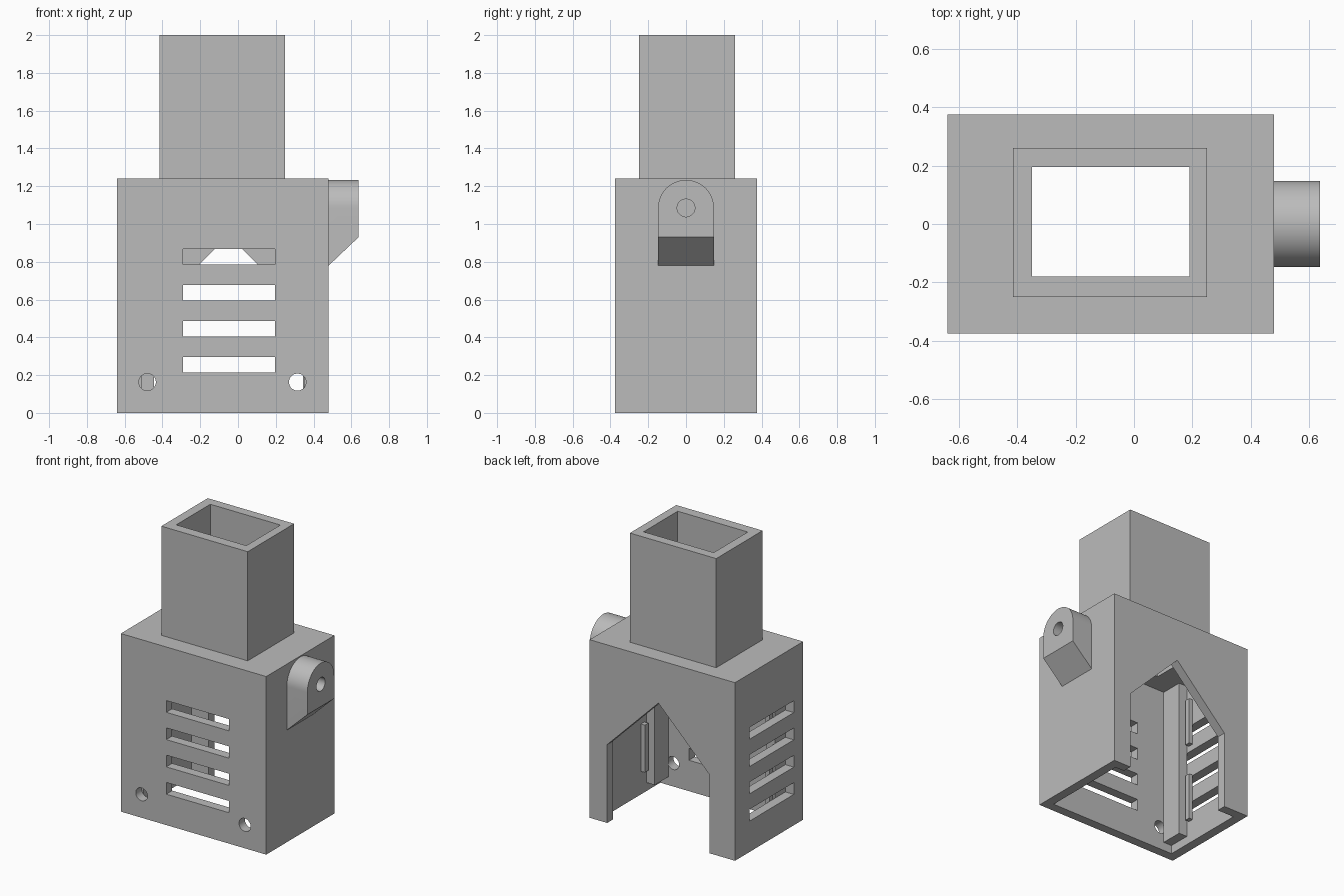
import bpy
import bmesh
from math import cos, sin, pi, radians
from mathutils import Matrix

if "Cube" in bpy.data.objects:
    bpy.data.objects.remove(bpy.data.objects["Cube"], do_unlink=True)

# One plain grey for the whole housing
grey = bpy.data.materials.new("plain grey")
grey.use_nodes = True
colour = (0.5, 0.5, 0.5, 1)
grey.diffuse_color = colour
grey.node_tree.nodes["Principled BSDF"].inputs["Base Color"].default_value = colour


def finish(bm, name):
    bmesh.ops.recalc_face_normals(bm, faces=bm.faces)
    mesh = bpy.data.meshes.new(name)
    bm.to_mesh(mesh)
    bm.free()
    mesh.materials.append(grey)
    ob = bpy.data.objects.new(name, mesh)
    bpy.context.collection.objects.link(ob)
    return ob


def box(name, x, y, z):
    bm = bmesh.new()
    bmesh.ops.create_cube(bm, size=1)
    for v in bm.verts:
        v.co = [lo + (c + 0.5) * (hi - lo) for c, (lo, hi) in zip(v.co, (x, y, z))]
    return finish(bm, name)


def prism(name, points, place, depth):
    """Extrude a flat outline; place maps (u, v) to 3D, depth is the sweep."""
    bm = bmesh.new()
    face = bm.faces.new([bm.verts.new(place(u, v)) for u, v in points])
    swept = bmesh.ops.extrude_face_region(bm, geom=[face])["geom"]
    bmesh.ops.translate(bm, vec=depth, verts=[g for g in swept if isinstance(g, bmesh.types.BMVert)])
    return finish(bm, name)


def rod(name, centre, radius, length, axis):
    bm = bmesh.new()
    turn = Matrix.Rotation(pi / 2, 4, "Y" if axis == "X" else "X")
    bmesh.ops.create_cone(bm, cap_ends=True, segments=48, radius1=radius, radius2=radius,
                          depth=length, matrix=Matrix.Translation(centre) @ turn)
    return finish(bm, name)


def cut(target, cutter):
    cutter.hide_render = True
    mod = target.modifiers.new("cut", "BOOLEAN")
    mod.operation = "DIFFERENCE"
    mod.solver = "EXACT"
    mod.object = cutter
    bpy.context.view_layer.objects.active = target
    bpy.ops.object.modifier_apply(modifier=mod.name)
    bpy.data.objects.remove(cutter, do_unlink=True)


def smooth(ob):
    bpy.ops.object.select_all(action="DESELECT")
    ob.select_set(True)
    bpy.context.view_layer.objects.active = ob
    bpy.ops.object.shade_smooth_by_angle(angle=radians(30))


# Main sizes
LEFT, RIGHT, HALF, TOP, WALL = -0.64, 0.48, 0.375, 1.24, 0.065
IN_L, IN_R, IN_Y = LEFT + WALL, RIGHT - WALL, HALF - WALL
BORE_X, BORE_Y = (-0.35, 0.19), (-0.18, 0.195)

# Hollow body, open underneath
body = box("body", (LEFT, RIGHT), (-HALF, HALF), (0, TOP))
cut(body, box("cavity", (IN_L, IN_R), (-IN_Y, IN_Y), (-0.1, TOP - WALL)))
cut(body, box("body_bore", BORE_X, BORE_Y, (1.1, 1.3)))

# Gabled opening in the back wall
gable = [(-0.445, -0.1), (0.345, -0.1), (0.345, 0.545), (-0.05, 0.94), (-0.445, 0.545)]
cut(body, prism("gable", gable, lambda u, v: (u, 0.25, v), (0, 0.3, 0)))

# Vent slots in the front wall and the end wall
for i in range(4):
    z = (0.215 + i * 0.19, 0.297 + i * 0.19)
    cut(body, box("front_slot", (-0.29, 0.195), (-0.45, -0.25), z))
    cut(body, box("end_slot", (-0.7, -0.54), (-0.272, 0.215), z))

# Screw holes in the front wall
for x in (-0.48, 0.315):
    cut(body, rod("screw_hole", (x, -HALF, 0.163), 0.045, 0.2, "Y"))
smooth(body)

# Rectangular neck tube
neck = box("neck", (-0.415, 0.25), (-0.25, 0.26), (TOP, 2))
cut(neck, box("neck_bore", BORE_X, BORE_Y, (1.1, 2.1)))

# Corner posts and retaining ribs inside the front corners
for side, wall, inward in (("left", IN_R, -1), ("right", IN_L, 1)):
    post_x = sorted((wall, wall + inward * 0.065))
    rib_x = sorted((wall, wall + inward * 0.03))
    box(side + "_post", post_x, (-IN_Y, -0.156), (0.06, TOP - WALL))
    for level, z in (("lower", (0.16, 0.49)), ("upper", (0.72, 1.05))):
        box(side + "_" + level + "_rib", rib_x, (-0.135, -0.097), z)

# Rounded mounting lug with a sloped underside
R, PIVOT = 0.148, 1.085
arch = [(R * cos(i * pi / 32), PIVOT + R * sin(i * pi / 32)) for i in range(33)]
lug = prism("mounting_lug", [(-R, 0.78), (R, 0.78)] + arch,
            lambda u, v: (RIGHT, u, v), (0.158, 0, 0))
for v in lug.data.vertices:
    if v.co.x > RIGHT + 0.1 and v.co.z < 0.8:
        v.co.z = 0.93
cut(lug, rod("lug_hole", (0.56, 0, PIVOT), 0.047, 0.4, "X"))
smooth(lug)
